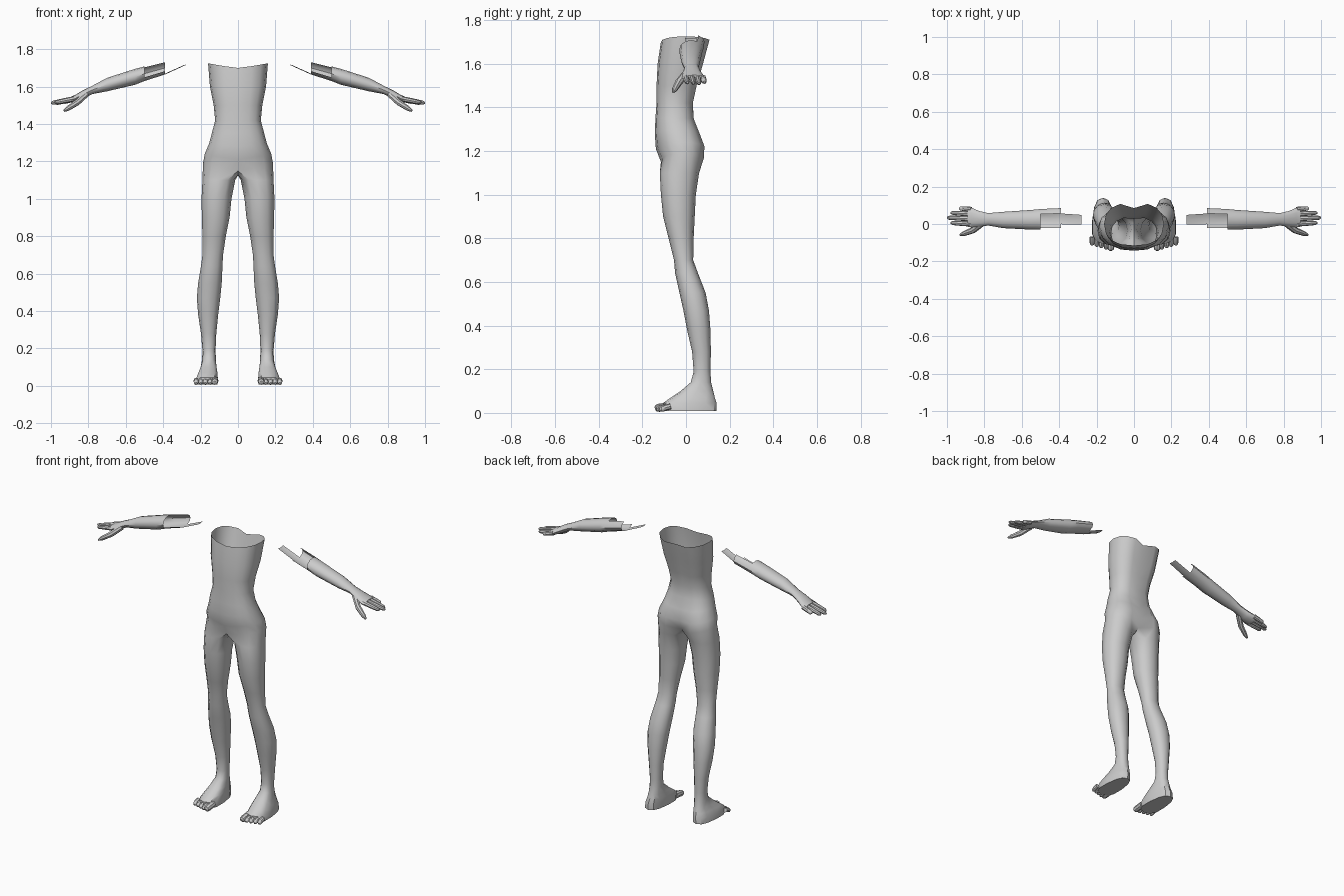
import bpy, bmesh, math
from mathutils import Vector, Matrix

if "Cube" in bpy.data.objects:
    bpy.data.objects.remove(bpy.data.objects["Cube"], do_unlink=True)

GREY = (0.6, 0.6, 0.6, 1)
mat = bpy.data.materials.new("plain grey")
mat.use_nodes = True
mat.diffuse_color = GREY
mat.node_tree.nodes["Principled BSDF"].inputs["Base Color"].default_value = GREY


def power(v, e):
    return math.copysign(abs(v) ** e, v)


def loft(bm, rings, closed=True, keep=lambda seg, k: True):
    """Skin neighbouring rings of vertices with quads."""
    for seg, (a, b) in enumerate(zip(rings, rings[1:])):
        n = len(a)
        for k in range(n if closed else n - 1):
            j = (k + 1) % n
            if keep(seg, k):
                bm.faces.new((a[k], a[j], b[j], b[k]))


def tube(bm, path, radii, sides=8):
    """Tapered capped tube along a path, for fingers and toes."""
    pts = [Vector(p) for p in path]
    rings = []
    for i, (p, r) in enumerate(zip(pts, radii)):
        d = pts[min(i + 1, len(pts) - 1)] - pts[max(i - 1, 0)]
        u = d.cross(Vector((0, 0, 1))).normalized()
        v = u.cross(d).normalized()
        angles = [2 * math.pi * k / sides for k in range(sides)]
        rings.append([bm.verts.new(p + r * (u * math.cos(t) + v * math.sin(t))) for t in angles])
    loft(bm, rings)
    bm.faces.new(rings[0])
    bm.faces.new(rings[-1])


def finish(bm, name):
    """Mirror the left half to the right and make a smooth-shaded object."""
    bmesh.ops.mirror(bm, geom=bm.verts[:] + bm.edges[:] + bm.faces[:],
                     matrix=Matrix.Identity(4), merge_dist=0.0005, axis='X')
    loose = [v for v in bm.verts if not v.link_faces]
    bmesh.ops.delete(bm, geom=loose, context='VERTS')
    bmesh.ops.recalc_face_normals(bm, faces=bm.faces[:])
    me = bpy.data.meshes.new(name)
    bm.to_mesh(me)
    bm.free()
    me.materials.append(mat)
    ob = bpy.data.objects.new(name, me)
    bpy.context.collection.objects.link(ob)
    bpy.ops.object.select_all(action='DESELECT')
    ob.select_set(True)
    bpy.context.view_layer.objects.active = ob
    bpy.ops.object.shade_smooth_by_angle(angle=math.radians(40))


# Torso half: z, half width, front y, back y, spine groove, side rise
TORSO = [
    (1.70, .16, -.115, .115, .03, .025),
    (1.60, .15, -.13, .085, .02, 0),
    (1.50, .13, -.135, .055, .012, 0),
    (1.42, .122, -.135, .037, .008, 0),
    (1.35, .14, -.14, .04, .005, 0),
    (1.28, .155, -.143, .067, .012, .015),
    (1.21, .178, -.138, .092, .03, .03),
    (1.15, .187, -.115, .088, .045, .04),
]
bm = bmesh.new()
half = []
for z, w, yf, yb, groove, rise in TORSO:
    ring = []
    for k in range(9):
        t = math.radians(-90 + 22.5 * k)
        y = (yf + yb) / 2 + (yb - yf) / 2 * power(math.sin(t), .85)
        x = 0 if k in (0, 8) else w * power(math.cos(t), .8)
        if k == 8:
            y -= groove
        ring.append(bm.verts.new((x, y, z + rise * math.cos(t))))
    half.append(ring)
loft(bm, half, closed=False)

# Leg and foot: z, inner x, outer x, front y, back y
LEG = [
    (1.10, .015, .19, -.12, .06), (1.0, .035, .195, -.115, .045),
    (.9, .045, .193, -.105, .04), (.8, .065, .19, -.08, .035),
    (.7, .08, .19, -.055, .033), (.64, .083, .198, -.05, .055),
    (.55, .087, .213, -.03, .09), (.47, .095, .22, -.012, .105),
    (.38, .106, .213, .005, .112), (.28, .116, .198, .028, .114),
    (.19, .12, .19, .035, .112), (.14, .118, .192, .022, .115),
    (.1, .115, .2, -.025, .125), (.07, .11, .212, -.07, .132),
    (.045, .108, .222, -.105, .14), (.008, .11, .224, -.105, .14),
]
# The crotch strip closes the half ring of the torso into a leg opening
front, back = half[-1][0].co, half[-1][-1].co
strip = []
for f in (.25, .5, .75):
    p = back.lerp(front, f)
    strip.append(bm.verts.new((0, p.y, 1.125)))
rings = [half[-1] + strip]
for z, xi, xo, yf, yb in LEG:
    foot = z < .12
    e, flare = (.75, .18) if foot else (.92, 0)
    ring = []
    for k in range(12):
        t = math.radians(-120 + 30 * k)
        s = power(math.sin(t), e)
        x = (xi + xo) / 2 + (xo - xi) / 2 * power(math.cos(t), e) * (1 - flare * s)
        ring.append(bm.verts.new((x, (yf + yb) / 2 + (yb - yf) / 2 * s, z)))
    rings.append(ring)
loft(bm, rings)
bm.faces.new(rings[-1])
finish(bm, "torso_and_legs")

# Toes, big toe on the inner side
bm = bmesh.new()
for i in range(5):
    x = .124 + .025 * i
    r = .019 if i == 0 else .0135
    tip = -.142 + .007 * i
    tube(bm, [(x, -.07, .03), (x, tip + .02, .024), (x, tip + .006, r + .002), (x, tip, r)],
         [r, r, r * .85, r * .4])
finish(bm, "toes")

# Forearm and palm: x, front y, back y, bottom z, top z
ARM = [
    (.28, -.03, .075, 1.715, 1.775), (.39, -.03, .085, 1.665, 1.735),
    (.5, -.03, .08, 1.63, 1.708), (.55, -.03, .075, 1.61, 1.695),
    (.7, -.022, .065, 1.575, 1.647), (.78, -.008, .058, 1.56, 1.604),
    (.83, -.015, .07, 1.535, 1.58), (.87, -.018, .088, 1.517, 1.556),
    (.89, -.014, .088, 1.515, 1.548),
]


def sleeve(seg, k):
    """The upper end is torn: bottom strip first, then bottom and back."""
    mid = -180 + 30 * k + 15
    if seg == 0:
        return -120 < mid < -60
    return seg > 1 or -140 < mid < 50


bm = bmesh.new()
rings = []
for x, yf, yb, zb, zt in ARM:
    ring = []
    for k in range(12):
        t = math.radians(-180 + 30 * k)
        ring.append(bm.verts.new((x, (yf + yb) / 2 + (yb - yf) / 2 * math.cos(t),
                                  (zb + zt) / 2 + (zt - zb) / 2 * math.sin(t))))
    rings.append(ring)
loft(bm, rings, keep=sleeve)
bm.faces.new(rings[-1])
finish(bm, "forearms")

# Fingers from index to little, then the thumb
bm = bmesh.new()
for y, tip, drop in ((0, .98, .022), (.028, 1.0, .024), (.054, .98, .026), (.078, .935, .02)):
    base = .87
    path = [(base + (tip - base) * f, y + .006 * f, 1.536 - drop * f) for f in (0, .5, .9, 1)]
    tube(bm, path, [.014, .013, .011, .005])
tube(bm, [(.81, .005, 1.56), (.86, -.033, 1.515), (.91, -.052, 1.483), (.93, -.058, 1.47)],
     [.017, .017, .013, .006])
finish(bm, "fingers")
